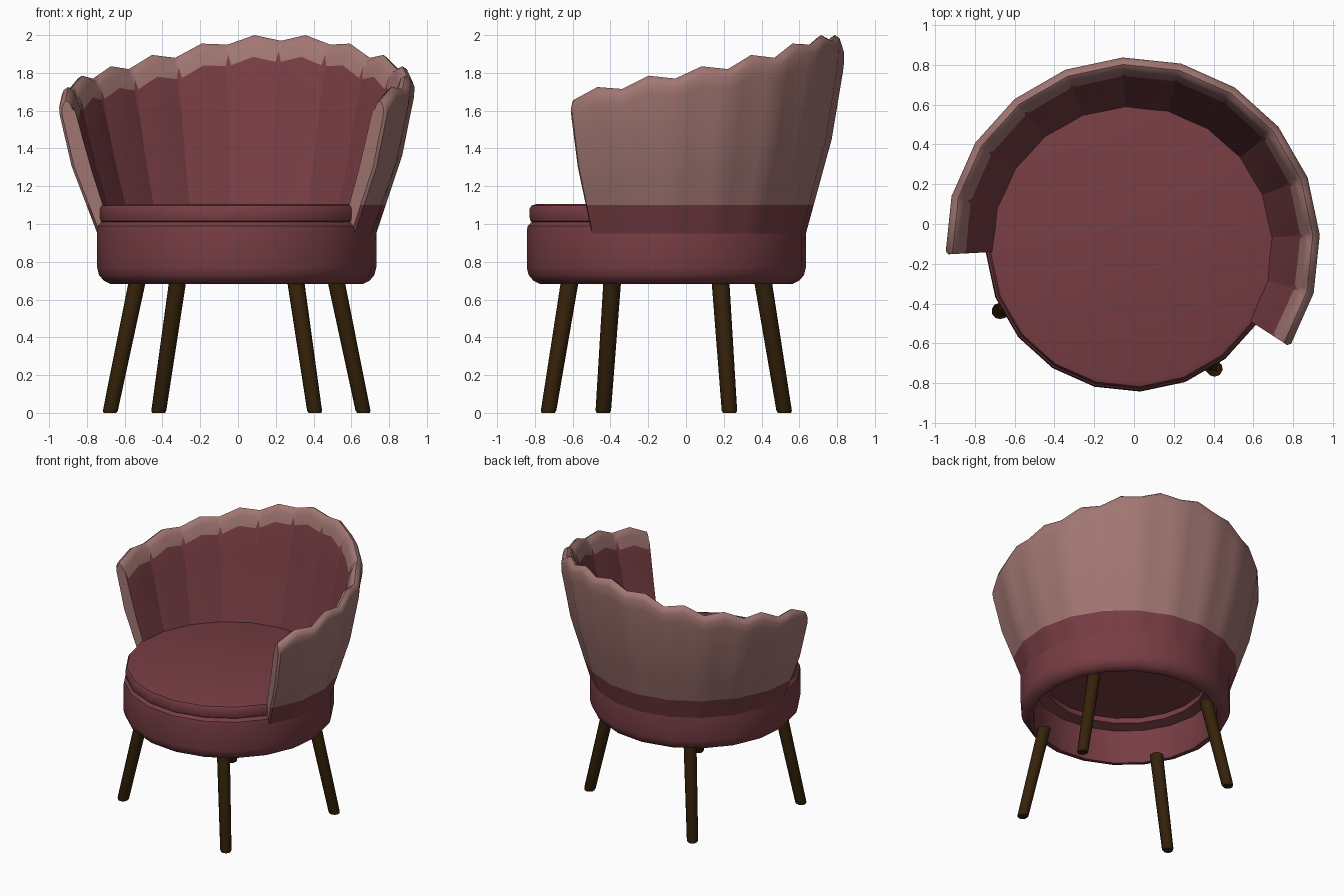
import bpy, bmesh, math
from mathutils import Matrix, Vector

if "Cube" in bpy.data.objects:
    bpy.data.objects.remove(bpy.data.objects["Cube"])

# Whole chair is turned 15 degrees and set slightly off the grid centre
PLACE = Matrix.Translation((-0.007, -0.104, 0)) @ Matrix.Rotation(math.radians(-15), 4, 'Z')


def material(name, rgb):
    m = bpy.data.materials.new(name)
    m.diffuse_color = (*rgb, 1)
    m.use_nodes = True
    m.node_tree.nodes["Principled BSDF"].inputs["Base Color"].default_value = m.diffuse_color
    return m


RED = material("red_velvet", (0.185, 0.047, 0.057))
PINK = material("pale_pink_trim", (0.36, 0.183, 0.17))
WOOD = material("dark_wood", (0.036, 0.016, 0.003))


def finish(bm, name, mats, angle=35, sharp=()):
    """Turn a bmesh into a placed object, smooth except at sharp edges."""
    bmesh.ops.recalc_face_normals(bm, faces=bm.faces[:])
    for f in bm.faces:
        f.smooth = True
    for e in bm.edges:
        e.smooth = e not in sharp and e.calc_face_angle(0) < math.radians(angle)
    me = bpy.data.meshes.new(name)
    bm.to_mesh(me)
    bm.free()
    for m in mats:
        me.materials.append(m)
    ob = bpy.data.objects.new(name, me)
    ob.matrix_world = PLACE
    bpy.context.collection.objects.link(ob)
    return ob


def lathe(name, profile, mat, sides=20, closed=False):
    """Spin (radius, z) points round the z axis; open profiles get end caps."""
    bm = bmesh.new()
    rings = []
    for r, z in profile:
        rings.append([bm.verts.new((r * math.cos(2 * math.pi * i / sides + math.pi / 2),
                                    r * math.sin(2 * math.pi * i / sides + math.pi / 2), z))
                      for i in range(sides)])
    pairs = list(zip(rings, rings[1:]))
    if closed:
        pairs.append((rings[-1], rings[0]))
    else:
        bm.faces.new(rings[0])
        bm.faces.new(rings[-1])
    for a, b in pairs:
        for i in range(sides):
            j = (i + 1) % sides
            bm.faces.new((a[i], a[j], b[j], b[i]))
    return finish(bm, name, [mat])


# Hollow seat base and round cushion
lathe("seat_base", [(0.57, 0.96), (0.645, 0.94), (0.645, 0.70), (0.65, 0.684), (0.67, 0.683),
                    (0.705, 0.70), (0.73, 0.73), (0.74, 0.77), (0.74, 0.96), (0.735, 0.99),
                    (0.715, 1.01), (0.57, 1.01)], RED, closed=True)
lathe("seat_cushion", [(0.70, 1.0), (0.72, 1.015), (0.725, 1.035), (0.725, 1.08),
                       (0.715, 1.098), (0.69, 1.105)], RED)


# Wrap-around scalloped back: heights every 9 degrees from the middle outwards
HEIGHTS = [1.97, 2.0, 1.95, 1.955, 1.88, 1.895, 1.82, 1.835, 1.77, 1.785, 1.715, 1.725, 1.655]
OUTER = [(0, 0.74), (0.5, 0.877), (0.88, 0.94), (0.95, 0.943)]
INNER = [(0, 0.66), (0.5, 0.775), (0.9, 0.852), (1, 0.872)]
BOTTOM = 0.95
END = 108


def lerp_table(table, t):
    for (t0, r0), (t1, r1) in zip(table, table[1:]):
        if t <= t1:
            return r0 + (r1 - r0) * (t - t0) / (t1 - t0)
    return table[-1][1]


def place(a, r, z):
    """Point on the back: straight 18 degree panels between the pleats."""
    off = a - 18 * math.floor(a / 18) - 9
    flat = math.cos(math.radians(9)) / math.cos(math.radians(off))
    th = math.radians(90 + a)
    return (r * flat * math.cos(th), r * flat * math.sin(th), z)


def section(a):
    """Closed cross-section of the back at angle a (degrees from the middle)."""
    top = lerp_table([(9 * i, h) for i, h in enumerate(HEIGHTS)], abs(a))
    pleat = abs(a / 18 - round(a / 18)) < 1e-6
    band = top - (0.055 if pleat else 0.115)
    span = top - BOTTOM
    trim = 0.016 if abs(a) == END else 0       # softened front ends
    zs = [BOTTOM, 1.1] + [BOTTOM + span * t for t in (0.33, 0.5, 0.7, 0.88)]
    pts = [(lerp_table(OUTER, (z - BOTTOM) / span) - trim, z) for z in zs]
    pts += [(0.943 - trim, top - 0.045), (0.932 - trim, top - 0.015), (0.908, top),
            (0.884, top - 0.015), (0.872, top - 0.045)]
    for z in (band, BOTTOM + span * 0.7, BOTTOM + span * 0.45, 1.1, BOTTOM):
        pts.append((lerp_table(INNER, (z - BOTTOM) / span), z))
    return pts


def outer_angle(a):
    """Spread the narrow pleat columns evenly over the smooth outside."""
    near = 18 * round(a / 18)
    if abs(abs(a - near) - 1) < 0.1:
        return near + math.copysign(4.5, a - near)
    return a


angles = sorted({a for k in range(-6, 7) for a in (18 * k - 1, 18 * k, 18 * k + 1, 18 * k + 9)
                 if abs(a) <= END})
bm = bmesh.new()
cols = []
for a in angles:
    b = a if abs(a) > END - 5 else outer_angle(a)
    pts = [place(b, *p) for p in section(b)[:9]] + [place(a, *p) for p in section(a)[9:]]
    cols.append([bm.verts.new(p) for p in pts])
n = len(cols[0])
for c0, c1 in zip(cols, cols[1:]):
    for i in range(n):
        j = (i + 1) % n
        f = bm.faces.new((c0[i], c0[j], c1[j], c1[i]))
        f.material_index = 1 if 1 <= i <= 10 else 0   # pink outside and rim
for c in (cols[0], cols[-1]):
    bm.faces.new(c).material_index = 1                # pink front ends
# crisp pleat lines on the inside
creases = set()
for a, c in zip(angles, cols):
    if a % 18 == 0:
        for v0, v1 in zip(c[10:], c[11:]):
            creases.add(bm.edges.get((v0, v1)))
finish(bm, "scalloped_back", [RED, PINK], 45, creases)


# Four splayed legs, straight from floor point to seat point
def leg(name, side, front):
    bm = bmesh.new()

    def spot(radius, degrees):
        t = math.radians(degrees)
        return Vector((side * radius * math.cos(t), front * radius * math.sin(t), 0))

    foot, head = spot(0.75, 41.5), spot(0.603, 43.5)
    rings = []
    for z, r in ((0, 0.035), (0.012, 0.041), (0.695, 0.047)):
        c = foot.lerp(head, z / 0.68)
        rings.append([bm.verts.new((c.x + r * math.cos(math.pi * i / 5),
                                    c.y + r * math.sin(math.pi * i / 5), z)) for i in range(10)])
    for a, b in zip(rings, rings[1:]):
        for i in range(10):
            j = (i + 1) % 10
            bm.faces.new((a[i], a[j], b[j], b[i]))
    bm.faces.new(rings[0])
    bm.faces.new(rings[-1])
    finish(bm, name, [WOOD], 40)


for side, s in (("left", -1), ("right", 1)):
    leg("back_leg_" + side, s, 1)
    leg("front_leg_" + side, s, -1)
